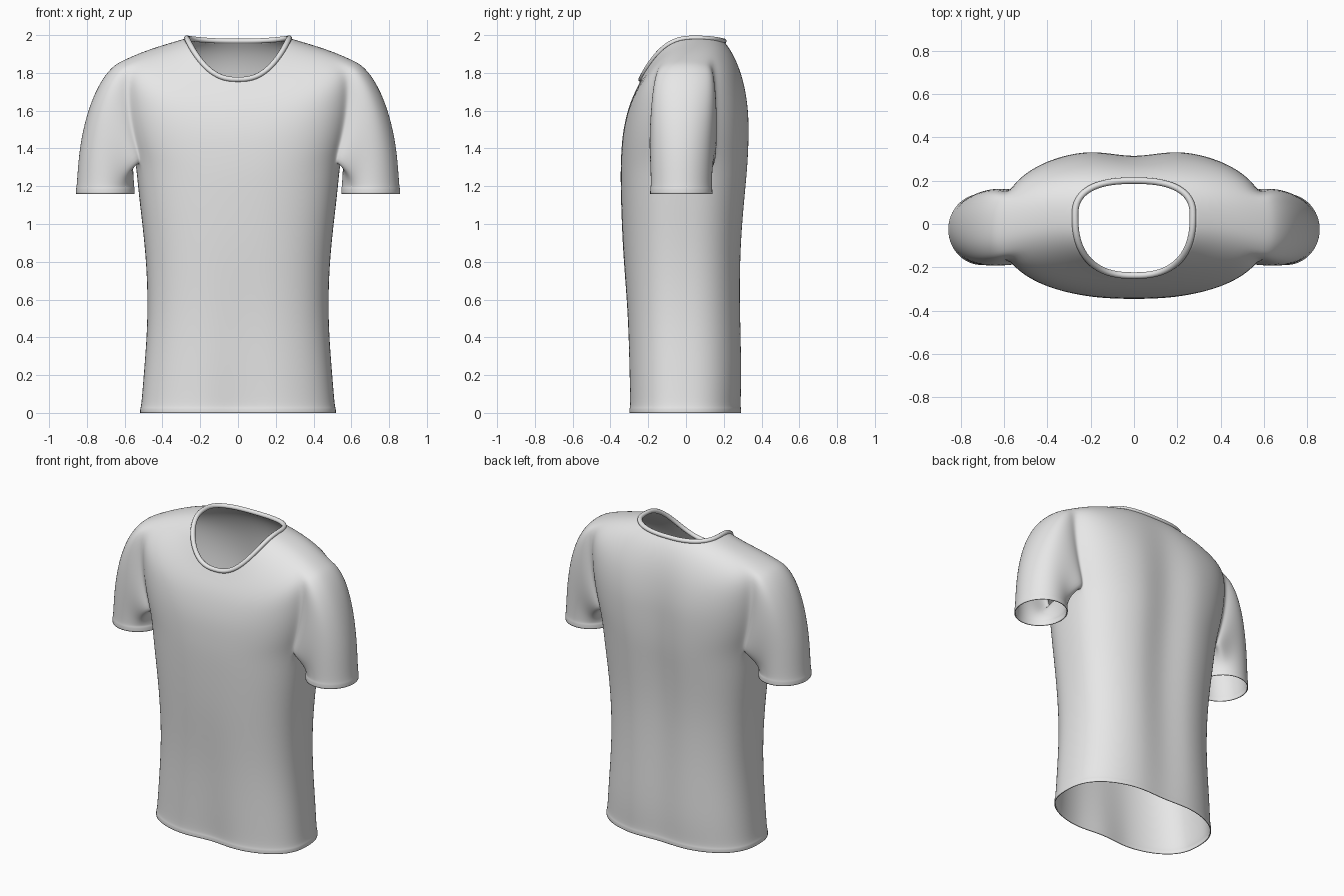
import bpy, bmesh
from math import cos, sin, pi, exp, copysign
from mathutils import Vector

cube = bpy.data.objects.get("Cube")
if cube:
    bpy.data.objects.remove(cube, do_unlink=True)

fabric = bpy.data.materials.new("light_grey_fabric")
fabric.use_nodes = True
fabric.diffuse_color = (0.8, 0.8, 0.8, 1)
fabric.node_tree.nodes["Principled BSDF"].inputs["Base Color"].default_value = (0.8, 0.8, 0.8, 1)

COLS = 48
HALF = 3          # armhole half width in columns

# Torso rings: half width, front y, back y, front z, side z, back z, side y, back groove, front dent
RINGS = [
    (.519, -.314, .304, 0, 0, 0, -.02, .02, .03),
    (.519, -.314, .305, .028, .028, .028, -.02, .02, .03),
    (.513, -.309, .300, .032, .032, .032, -.02, .02, .03),
    (.500, -.311, .310, .2, .2, .2, -.02, .025, .02),
    (.474, -.315, .302, .52, .52, .52, -.02, .03, .01),
    (.488, -.335, .302, .85, .85, .85, -.02, .035, 0),
    (.524, -.345, .326, 1.13, 1.13, 1.13, -.02, .04, 0),
    (.542, -.347, .340, 1.26, 1.33, 1.27, -.02, .04, 0),
    (.575, -.345, .346, 1.34, 1.44, 1.38, -.02, .04, 0),
    (.605, -.341, .348, 1.42, 1.58, 1.49, -.02, .04, 0),
    (.620, -.332, .344, 1.50, 1.73, 1.60, -.02, .035, 0),
    (.615, -.312, .322, 1.59, 1.865, 1.73, -.02, .025, 0),
    (.500, -.288, .285, 1.66, 1.915, 1.84, .02, .012, 0),
    (.380, -.262, .242, 1.715, 1.953, 1.92, .05, .004, 0),
    (.272, -.238, .200, 1.765, 1.984, 1.968, .04, 0, 0),
]
ARMPIT, SHOULDER = 7, 11


def spow(v, p):
    return copysign(abs(v) ** p, v)


def ring(spec, count, power=2.5):
    """Closed superellipse ring whose height varies from front to side to back."""
    hw, yf, yb, zf, zs, zb, yc, groove, dent = spec
    pts = []
    for i in range(count):
        c, s = cos(2 * pi * i / count), sin(2 * pi * i / count)
        x = hw * spow(c, 2 / power)
        depth, z_end = (yb - yc, zb) if s > 0 else (yc - yf, zf)
        y = yc + depth * spow(s, 2 / power)
        hollow = exp(-(x / .13) ** 2)
        y += -groove * hollow if s > 0 else dent * hollow
        pts.append(Vector((x, y, zs + (z_end - zs) * s * s)))
    return pts


def bridge(bm, a, b):
    n = len(a)
    for i in range(n):
        bm.faces.new((a[i], a[(i + 1) % n], b[(i + 1) % n], b[i]))


def in_armhole(row, col):
    side = min((col + HALF) % COLS, (col + HALF + COLS // 2) % COLS)
    return ARMPIT <= row < SHOULDER and side < 2 * HALF


def add_sleeve(bm, grid, side):
    """Sweep the armhole edge out over the shoulder and down to the cuff."""
    mid = 0 if side > 0 else COLS // 2
    at = lambda r, c: grid[r][(mid + c) % COLS]
    loop = [at(SHOULDER, c) for c in range(HALF)]
    loop += [at(r, HALF) for r in range(SHOULDER, ARMPIT, -1)]
    loop += [at(ARMPIT, c) for c in range(HALF, -HALF, -1)]
    loop += [at(r, -HALF) for r in range(ARMPIT, SHOULDER)]
    loop += [at(SHOULDER, c) for c in range(-HALF, 0)]
    n = len(loop)

    def cuff(scale, z):
        return [Vector((side * (.702 + .154 * scale * cos(2 * pi * i / n)),
                        -.025 + .163 * scale * side * sin(2 * pi * i / n), z))
                for i in range(n)]

    ends = cuff(1, 1.196)
    rows = []
    for t in (.12, .28, .46, .64, .82, 1):
        row = []
        for vert, end in zip(loop, ends):
            a = vert.co
            drop = a.z - end.z
            c1 = Vector((a.x + side * .19 * drop, a.y * 1.25, a.z - .06 * drop))
            c2 = end + Vector((0, 0, .5 * drop))
            u = 1 - t
            row.append(a * u**3 + c1 * (3 * u * u * t) + c2 * (3 * u * t * t) + end * t**3)
        rows.append(row)
    rows += [cuff(1.025, 1.192), cuff(1.025, 1.16)]     # stitched cuff hem
    last = loop
    for row in rows:
        new = [bm.verts.new(p) for p in row]
        bridge(bm, last, new)
        last = new


def link(name, mesh):
    obj = bpy.data.objects.new(name, mesh)
    bpy.context.collection.objects.link(obj)
    mesh.materials.clear()
    mesh.materials.append(fabric)
    mesh.polygons.foreach_set("use_smooth", [True] * len(mesh.polygons))
    return obj


# Shirt body with sleeves grown from the armholes
bm = bmesh.new()
grid = [[bm.verts.new(p) for p in ring(spec, COLS)] for spec in RINGS]
for r in range(len(grid) - 1):
    for c in range(COLS):
        if not in_armhole(r, c):
            d = (c + 1) % COLS
            bm.faces.new((grid[r][c], grid[r][d], grid[r + 1][d], grid[r + 1][c]))
for side in (1, -1):
    add_sleeve(bm, grid, side)
bmesh.ops.delete(bm, geom=[v for v in bm.verts if not v.link_faces], context='VERTS')
bmesh.ops.recalc_face_normals(bm, faces=bm.faces)
mesh = bpy.data.meshes.new("shirt_body")
bm.to_mesh(mesh)
bm.free()
shirt = link("shirt_body", mesh)
smooth = shirt.modifiers.new("smooth", 'SUBSURF')
smooth.levels = smooth.render_levels = 2
cloth = shirt.modifiers.new("cloth_thickness", 'SOLIDIFY')
cloth.thickness = .006
cloth.offset = -1

# Ribbed collar: a flattened tube around the neckline
bm = bmesh.new()
path = ring(RINGS[-1], 96)
SIDES = 10
sections = []
for i, p in enumerate(path):
    along = (path[(i + 1) % 96] - path[i - 1]).normalized()
    out = along.cross(Vector((0, 0, 1))).normalized()
    up = out.cross(along)
    sections.append([bm.verts.new(p + out * (.015 * cos(2 * pi * k / SIDES))
                                  + up * (.014 * sin(2 * pi * k / SIDES)))
                     for k in range(SIDES)])
for i in range(96):
    bridge(bm, sections[i - 1], sections[i])
bmesh.ops.recalc_face_normals(bm, faces=bm.faces)
mesh = bpy.data.meshes.new("collar")
bm.to_mesh(mesh)
bm.free()
link("collar", mesh)
